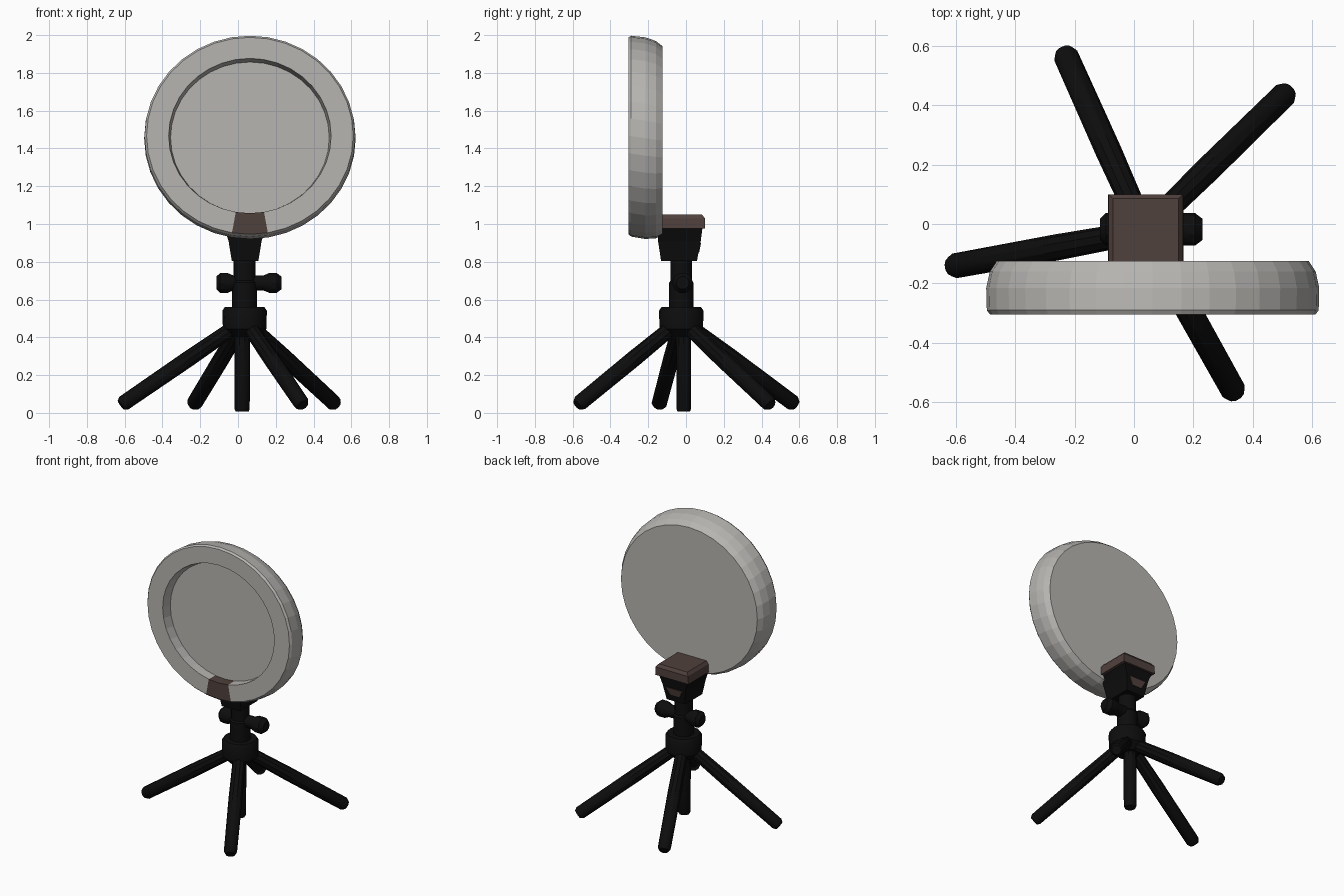
import bpy, bmesh
from math import pi, sin, cos
from mathutils import Vector

cube = bpy.data.objects.get("Cube")
if cube:
    bpy.data.objects.remove(cube, do_unlink=True)


def material(name, rgb):
    m = bpy.data.materials.new(name)
    m.use_nodes = True
    m.diffuse_color = (*rgb, 1)
    m.node_tree.nodes["Principled BSDF"].inputs["Base Color"].default_value = (*rgb, 1)
    return m


black = material("black plastic", (0.004, 0.004, 0.004))
grey = material("warm grey", (0.47, 0.46, 0.44))
brown = material("dark brown", (0.08, 0.052, 0.045))


def finish(name, bm, mats, smooth=False):
    bmesh.ops.recalc_face_normals(bm, faces=bm.faces)
    mesh = bpy.data.meshes.new(name)
    bm.to_mesh(mesh)
    bm.free()
    for m in mats:
        mesh.materials.append(m)
    ob = bpy.data.objects.new(name, mesh)
    bpy.context.collection.objects.link(ob)
    if smooth:
        bpy.ops.object.select_all(action='DESELECT')
        ob.select_set(True)
        bpy.context.view_layer.objects.active = ob
        bpy.ops.object.shade_smooth_by_angle(angle=0.6)
    return ob


def loft(bm, rings):
    """Bridge closed rings of points and cap both ends."""
    rows = [[bm.verts.new(p) for p in ring] for ring in rings]
    n = len(rows[0])
    for a, b in zip(rows, rows[1:]):
        for i in range(n):
            j = (i + 1) % n
            bm.faces.new((a[i], a[j], b[j], b[i]))
    bm.faces.new(rows[0])
    bm.faces.new(rows[-1])


def lathe(profile, start, direction, segs):
    """Turn (radius, distance) pairs around an axis."""
    rot = Vector(direction).to_track_quat('Z', 'Y')
    bm = bmesh.new()
    loft(bm, [[Vector(start) + rot @ Vector((r * cos(2 * pi * i / segs),
                                             r * sin(2 * pi * i / segs), d))
               for i in range(segs)] for r, d in profile])
    return bm


# Lamp head: recessed front, rounded rim, flat back, leaning slightly
RECESS = 0.07
head = lathe([(0.42, RECESS), (0.43, 0), (0.547, 0), (0.558, 0.015), (0.56, 0.09),
              (0.548, 0.145), (0.525, 0.18)], (0, 0, 0), (0, 1, 0), 36)
for v in head.verts:
    v.co.z = v.co.z * 0.953 - 0.14 * v.co.y
    v.co += Vector((0.063, -0.305, 1.467))
for f in head.faces:
    c = f.calc_center_median()
    # Brown patch on the lower wall of the recess
    on_wall = len(f.verts) == 4 and c.y < -0.26 and 1.0 < c.z < 1.1
    f.material_index = int(on_wall and abs(c.x - 0.063) < 0.1)
finish("lamp_head", head, [grey, brown])

# Tripod hub and column
AXIS = (0.035, -0.025, 0)
finish("tripod_hub", lathe([(0.07, 0.4), (0.115, 0.445), (0.118, 0.54), (0.105, 0.56)],
                           AXIS, (0, 0, 1), 16), [black], True)
finish("column", lathe([(0.066, 0.55), (0.066, 0.69), (0.058, 0.7), (0.058, 0.84)],
                       AXIS, (0, 0, 1), 14), [black], True)
finish("centre_post", lathe([(0.035, 0.008), (0.04, 0.02), (0.042, 0.42)],
                            (0.022, -0.012, 0), (0, 0, 1), 10), [black], True)

# Cross knob through the column
finish("tilt_knob", lathe([(0.035, 0), (0.055, 0.02), (0.055, 0.06), (0.042, 0.09),
                           (0.042, 0.25), (0.055, 0.28), (0.055, 0.32), (0.035, 0.346)],
                          (-0.115, -0.018, 0.688), (1, 0, 0), 10), [black], True)

# Four splayed legs
feet = {"back_right_leg": (-0.232, 0.572), "back_left_leg": (0.513, 0.442),
        "right_leg": (-0.61, -0.142), "front_left_leg": (0.338, -0.567)}
for name, (x, y) in feet.items():
    foot = Vector((x, y, 0.048))
    outward = Vector((x - AXIS[0], y - AXIS[1], 0)).normalized()
    top = Vector(AXIS) + outward * 0.06 + Vector((0, 0, 0.45))
    length = (top - foot).length
    finish(name, lathe([(0.03, -0.012), (0.042, 0.008), (0.044, length * 0.6),
                        (0.04, length)], foot, top - foot, 10), [black], True)

# Clamp: tapered black body with a brown cap
def box_ring(z, x0, x1, y0, y1):
    return [(x0, y0, z), (x1, y0, z), (x1, y1, z), (x0, y1, z)]


body = bmesh.new()
loft(body, [box_ring(0.805, -0.033, 0.108, -0.132, 0.058),
            box_ring(0.91, -0.05, 0.125, -0.148, 0.078),
            box_ring(0.985, -0.075, 0.15, -0.15, 0.088)])
finish("clamp_body", body, [black])

cap = bmesh.new()
loft(cap, [box_ring(0.975, -0.088, 0.167, -0.13, 0.1),
           box_ring(1.03, -0.085, 0.165, -0.13, 0.1),
           box_ring(1.05, -0.07, 0.15, -0.13, 0.085)])
finish("clamp_cap", cap, [brown])

# Thin brown plate on the back of the clamp
plate = bmesh.new()
loft(plate, [box_ring(0.85, 0.0, 0.07, 0.06, 0.07),
             box_ring(0.9, -0.025, 0.1, 0.07, 0.08)])
finish("clamp_back_plate", plate, [brown])
